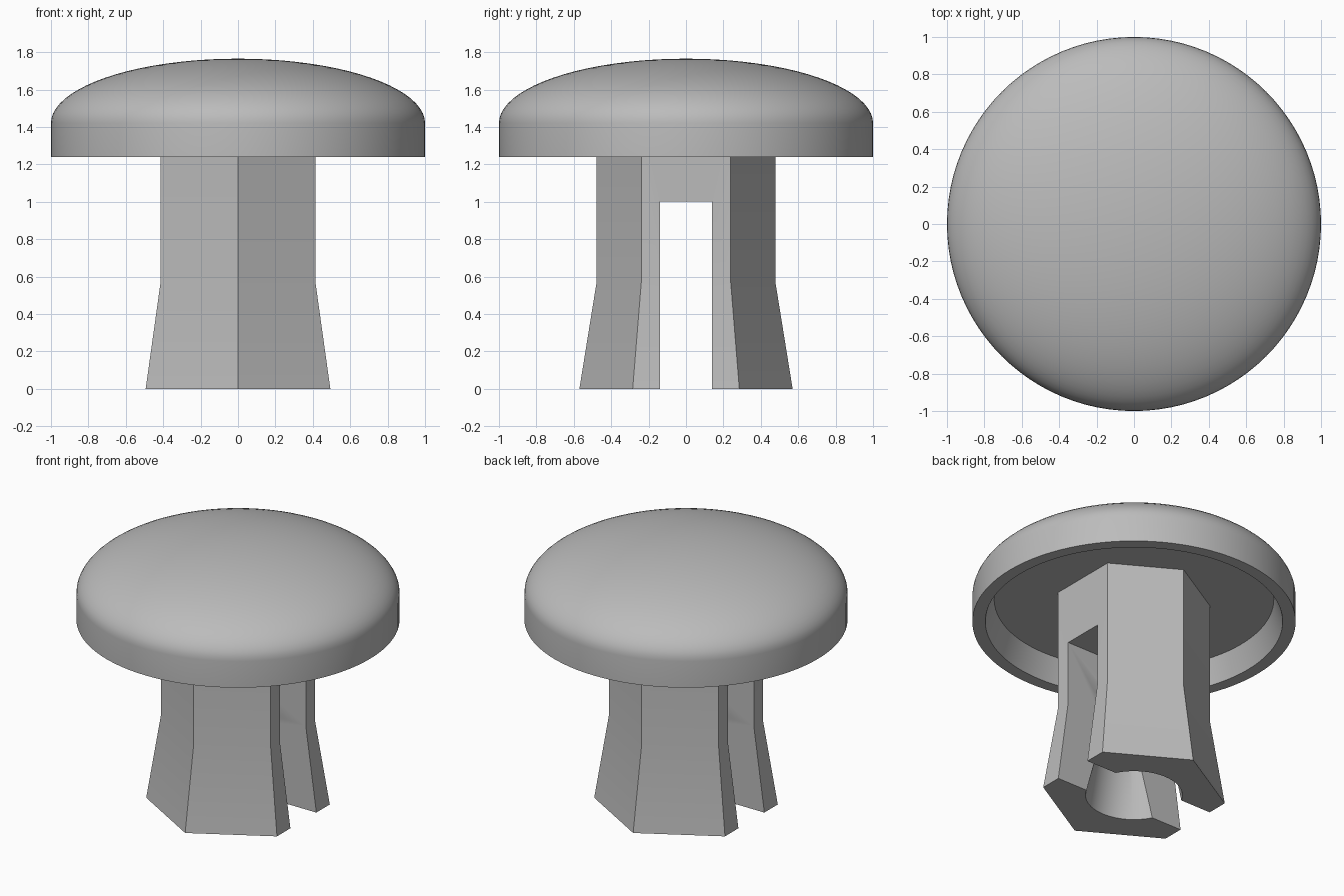
import bpy, bmesh, math

if "Cube" in bpy.data.objects:
    bpy.data.objects.remove(bpy.data.objects["Cube"])

GREY = (0.5, 0.5, 0.5, 1)
mat = bpy.data.materials.new("plain grey")
mat.use_nodes = True
mat.diffuse_color = GREY
mat.node_tree.nodes["Principled BSDF"].inputs["Base Color"].default_value = GREY


def lathe(name, profile, sides, start=0.0):
    """Turn a closed (radius, z) outline, from axis to axis, around z."""
    bm = bmesh.new()
    rings = []
    for r, z in profile:
        if r == 0:
            rings.append([bm.verts.new((0, 0, z))] * sides)
        else:
            angles = [start + math.tau * i / sides for i in range(sides)]
            rings.append([bm.verts.new((r * math.cos(a), r * math.sin(a), z)) for a in angles])
    for low, high in zip(rings, rings[1:]):
        for i in range(sides):
            j = (i + 1) % sides
            corners = dict.fromkeys((low[i], low[j], high[j], high[i]))
            bm.faces.new(list(corners))
    # Merge the flat end fans into single faces
    bmesh.ops.recalc_face_normals(bm, faces=bm.faces)
    bmesh.ops.dissolve_limit(bm, angle_limit=0.001, verts=bm.verts, edges=bm.edges)
    mesh = bpy.data.meshes.new(name)
    bm.to_mesh(mesh)
    bm.free()
    mesh.materials.append(mat)
    obj = bpy.data.objects.new(name, mesh)
    bpy.context.collection.objects.link(obj)
    return obj


def activate(obj):
    bpy.ops.object.select_all(action="DESELECT")
    obj.select_set(True)
    bpy.context.view_layer.objects.active = obj


def smooth(obj):
    activate(obj)
    bpy.ops.object.shade_smooth_by_angle(angle=math.radians(30))


def cut(obj, cutter):
    cutter.hide_render = True
    mod = obj.modifiers.new("cut", "BOOLEAN")
    mod.operation = "DIFFERENCE"
    mod.solver = "EXACT"
    mod.object = cutter
    activate(obj)
    bpy.ops.object.modifier_apply(modifier=mod.name)
    bpy.data.objects.remove(cutter)


# Domed cap with a drafted recess underneath
RIM, SHOULDER, RISE, STEPS = 1.24, 1.42, 0.345, 20
quarter = [math.pi / 2 * i / STEPS for i in range(STEPS)]
dome = [(math.cos(t), SHOULDER + RISE * math.sin(t)) for t in quarter]
cap = lathe("cap", [(0, 1.4), (0.865, 1.4), (0.92, RIM), (1, RIM)] + dome
            + [(0, SHOULDER + RISE)], 96)
smooth(cap)

# Six-sided stem, flared at the foot
stem = lathe("stem", [(0, 0), (0.57, 0), (0.478, 0.57), (0.478, 1.42), (0, 1.42)],
             6, math.pi / 6)

# Slot that splits the stem into two legs
bpy.ops.mesh.primitive_cube_add(size=1, location=(0, 0, 0.4))
slot = bpy.context.object
slot.name = "slot_cutter"
slot.scale = (2, 0.28, 1.2)
bpy.context.view_layer.update()
cut(stem, slot)

# Tapered bore opening at the foot
bore = lathe("bore_cutter", [(0, -0.1), (0.324, -0.1), (0.12, 0.75), (0, 0.75)], 48)
cut(stem, bore)
smooth(stem)
